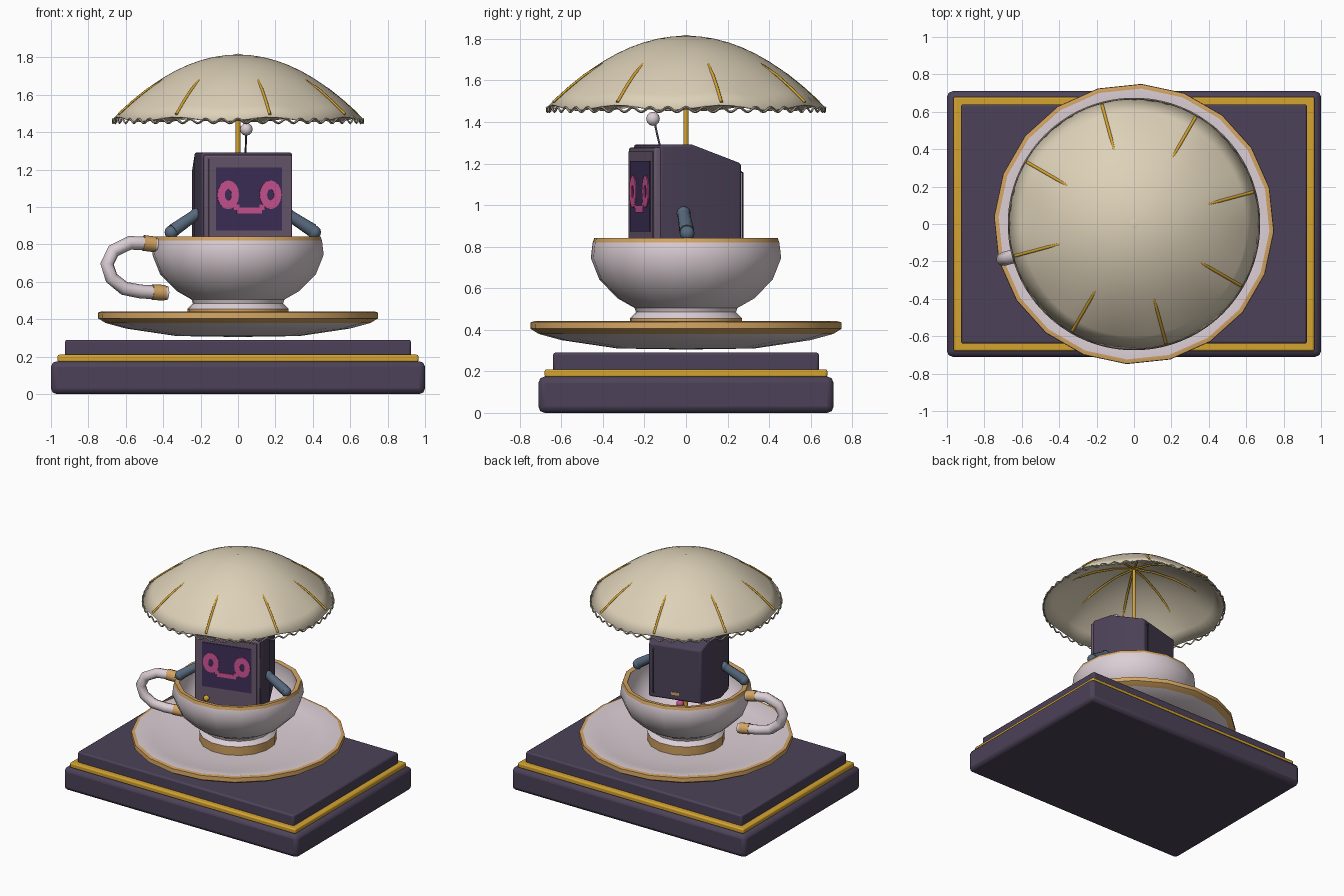
import bpy, bmesh, math
from mathutils import Matrix, Vector

if "Cube" in bpy.data.objects:
    bpy.data.objects.remove(bpy.data.objects["Cube"])

TURN = math.radians(15)                      # cup, screen robot and parasol share this turn
R = Matrix.Rotation(TURN, 4, 'Z')


def mat(name, r, g, b):
    m = bpy.data.materials.new(name)
    lin = [((c / 255 + 0.055) / 1.055) ** 2.4 for c in (r, g, b)]
    m.diffuse_color = (*lin, 1)
    m.use_nodes = True
    m.node_tree.nodes["Principled BSDF"].inputs["Base Color"].default_value = m.diffuse_color
    return m


PLUM = mat("dark plum", 76, 66, 88)
GOLD = mat("gold", 212, 163, 48)
TAN = mat("tan gold", 211, 164, 98)
WHITE = mat("lilac white", 220, 207, 213)
CLOTH = mat("cream cloth", 221, 209, 184)
TRIM = mat("grey trim", 165, 154, 138)
BEZEL = mat("mauve", 104, 88, 110)
SCREEN = mat("screen violet", 62, 47, 88)
PINK = mat("pink", 208, 84, 150)
STEEL = mat("blue grey", 88, 106, 126)


def finish(ob, mats, turned=True, bevel=0, angle=40):
    for m in mats:
        ob.data.materials.append(m)
    if turned:
        ob.matrix_world = R
    if bevel:
        b = ob.modifiers.new("bevel", 'BEVEL')
        b.width, b.segments = bevel, 2
    bpy.ops.object.select_all(action='DESELECT')
    ob.select_set(True)
    bpy.context.view_layer.objects.active = ob
    if ob.type == 'CURVE':
        bpy.ops.object.convert(target='MESH')
    bpy.ops.object.shade_smooth_by_angle(angle=math.radians(angle))
    return ob


def from_bm(name, bm, mats, **kw):
    bmesh.ops.recalc_face_normals(bm, faces=bm.faces)
    me = bpy.data.meshes.new(name)
    bm.to_mesh(me)
    bm.free()
    ob = bpy.data.objects.new(name, me)
    bpy.context.collection.objects.link(ob)
    return finish(ob, mats, **kw)


def loft(name, rects, m, **kw):
    """Solid through rectangles (y, half width, z low, z high)."""
    bm = bmesh.new()
    rings = [[bm.verts.new((sx * w, y, z)) for sx, z in ((-1, a), (1, a), (1, b), (-1, b))]
             for y, w, a, b in rects]
    for p, q in zip(rings, rings[1:]):
        for i in range(4):
            j = (i + 1) % 4
            bm.faces.new((p[i], p[j], q[j], q[i]))
    bm.faces.new(rings[0])
    bm.faces.new(rings[-1])
    return from_bm(name, bm, [m], **kw)


def lathe(name, prof, n, mats, **kw):
    """Turned solid; each profile point is (radius, z, material of next band)."""
    bm = bmesh.new()
    rings = []
    for r, z, _ in prof:
        k = n if r else 1
        rings.append([bm.verts.new((r * math.cos(2 * math.pi * i / n),
                                    r * math.sin(2 * math.pi * i / n), z)) for i in range(k)])
    for (p, q), (_, _, mi) in zip(zip(rings, rings[1:]), prof):
        for i in range(n):
            vs = []
            for v in (p[i % len(p)], p[(i + 1) % len(p)], q[(i + 1) % len(q)], q[i % len(q)]):
                if v not in vs:
                    vs.append(v)
            bm.faces.new(vs).material_index = mi
    return from_bm(name, bm, mats, **kw)


def tube(name, pts, rad, m, cyclic=False, res=2, **kw):
    cu = bpy.data.curves.new(name, 'CURVE')
    cu.dimensions, cu.bevel_depth, cu.bevel_resolution = '3D', rad, res
    cu.use_fill_caps = not cyclic
    sp = cu.splines.new('POLY')
    sp.points.add(len(pts) - 1)
    for p, c in zip(sp.points, pts):
        p.co = (*c, 1)
    sp.use_cyclic_u = cyclic
    ob = bpy.data.objects.new(name, cu)
    bpy.context.collection.objects.link(ob)
    return finish(ob, [m], angle=60, **kw)


def ball(name, loc, rad, m):
    bm = bmesh.new()
    bmesh.ops.create_uvsphere(bm, u_segments=10, v_segments=6, radius=rad,
                              matrix=Matrix.Translation(loc))
    return from_bm(name, bm, [m])


# plinth: three stepped slabs
loft("plinth_bottom", [(-.71, 1, 0, .175), (.71, 1, 0, .175)], PLUM, turned=False, bevel=.03)
loft("plinth_gold_band", [(-.68, .965, .17, .21), (.68, .965, .17, .21)], GOLD, turned=False, bevel=.01)
loft("plinth_top", [(-.64, .925, .2, .29), (.64, .925, .2, .29)], PLUM, turned=False, bevel=.012)

# saucer and cup
lathe("saucer", [(0, .305, 0), (.33, .31, 0), (.6, .35, 0), (.71, .38, 1), (.75, .405, 1),
                 (.748, .437, 1), (.725, .442, 0), (.6, .415, 0), (.4, .39, 0), (0, .385, 0)],
      20, [WHITE, TAN])
lathe("cup", [(0, .385, 0), (.27, .385, 1), (.272, .455, 0), (.243, .485, 0), (.25, .505, 0),
              (.33, .55, 0), (.42, .64, 0), (.462, .745, 0), (.453, .82, 1), (.445, .842, 1),
              (.412, .838, 0), (.42, .74, 0), (.37, .63, 0), (.25, .55, 0), (0, .53, 0)],
      16, [WHITE, TAN])

# handle with two gold collars
tube("cup_handle", [(-x, 0, z) for x, z in ((.42, .79), (.48, .805), (.6, .808), (.69, .765), (.725, .695),
                                            (.7, .62), (.63, .565), (.54, .548), (.39, .54))], .037, WHITE)
tube("handle_collar_top", [(-.46, 0, .8), (-.525, 0, .808)], .042, TAN)
tube("handle_collar_bottom", [(-.405, 0, .541), (-.475, 0, .545)], .042, TAN)

# screen head: front frame, casing and tapered back
loft("casing", [(-.195, .25, .73, 1.292), (-.036, .25, .73, 1.292), (.225, .195, .79, 1.2)],
     PLUM, bevel=.012, angle=20)
loft("front_frame", [(-.222, .243, .735, 1.277), (-.18, .243, .735, 1.277)], BEZEL, bevel=.01)
loft("frame_panel", [(-.226, .222, .755, 1.257), (-.22, .222, .755, 1.257)], BEZEL)
loft("screen", [(-.231, .183, .873, 1.212), (-.224, .183, .873, 1.212)], SCREEN)
ball("front_knob", (-.15, -.235, .785), .022, GOLD)
tube("back_cable", [(.16, .22, 1.165), (.16, .238, 1.155), (.16, .238, .84), (.16, .2, .8)], .005, PLUM, res=1)
loft("back_label", [(.222, .03, .83, .85), (.229, .03, .83, .85)], TAN)

# pixel face: ring eyes and a smiling mouth
for side, tag in ((-1, "left"), (1, "right")):
    bm = bmesh.new()
    n = 16
    rings = []
    for y, rx, rz in ((-.236, .06, .077), (-.236, .019, .03), (-.23, .019, .03), (-.23, .06, .077)):
        rings.append([bm.verts.new((side * .117 + rx * math.cos(2 * math.pi * i / n), y,
                                    1.065 + rz * math.sin(2 * math.pi * i / n))) for i in range(n)])
    for k in range(4):
        p, q = rings[k], rings[(k + 1) % 4]
        for i in range(n):
            j = (i + 1) % n
            bm.faces.new((p[i], p[j], q[j], q[i]))
    from_bm(tag + "_eye", bm, [PINK])
    end = loft(tag + "_mouth_corner", [(-.2355, .014, .985, 1.012), (-.23, .014, .985, 1.012)], PINK)
    end.matrix_world = R @ Matrix.Translation((side * .07, 0, 0))

    # arms resting on the cup rim
    s, h = Vector((side * .255, -.08, .96)), Vector((side * .385, -.1, .875))
    axis = h - s
    bm = bmesh.new()
    bmesh.ops.create_cone(bm, cap_ends=True, segments=10, radius1=.03, radius2=.036, depth=axis.length,
                          matrix=Matrix.Translation((s + h) / 2) @ axis.to_track_quat('Z', 'Y').to_matrix().to_4x4())
    from_bm(tag + "_arm", bm, [STEEL])
    ball(tag + "_shoulder", s, .034, STEEL)
    ball(tag + "_hand", h + Vector((side * .01, 0, -.01)), .037, STEEL)
loft("mouth", [(-.236, .07, .965, .998), (-.23, .07, .965, .998)], PINK)
for x in (-.03, -.2):
    ball("foot", (x, .2, .76), .028, PINK)

# antenna
tube("antenna", [(.005, -.13, 1.28), (.005, -.145, 1.34), (.002, -.155, 1.39)], .005, PLUM, res=1)
ball("antenna_tip", (.002, -.165, 1.415), .034, WHITE)


# parasol: shallow bowl with eight soft lobes
def canopy_z(r, t=None):
    z = 1.815 - .77 * r * r
    return z if t is None else z + .013 * math.cos(8 * t) * (r / .67) ** 6


bm = bmesh.new()
n, steps = 64, 10
top = bm.verts.new((0, 0, 1.815))
prev = None
for k in range(1, steps + 1):
    r = .668 * k / steps
    ring = [bm.verts.new((r * math.cos(t), r * math.sin(t), canopy_z(r, t)))
            for t in (2 * math.pi * i / n for i in range(n))]
    for i in range(n):
        j = (i + 1) % n
        bm.faces.new((top, ring[i], ring[j]) if prev is None else (prev[i], ring[i], ring[j], prev[j]))
    prev = ring
canopy = from_bm("parasol_canopy", bm, [CLOTH])
sol = canopy.modifiers.new("thickness", 'SOLIDIFY')
sol.thickness, sol.offset = .008, -1

# wavy lace cord below the canopy edge
m = 48 * 8
tube("parasol_lace", [(.669 * math.cos(t), .669 * math.sin(t), 1.459 + .011 * math.cos(48 * t))
                      for t in (2 * math.pi * i / m for i in range(m))], .006, TRIM, cyclic=True, res=0)

# ribs run under the cloth and surface near the edge
for k in range(8):
    t = k * math.pi / 4
    pts = [(r * math.cos(t), r * math.sin(t), canopy_z(r) + off)
           for r, off in ((0, -.03), (.15, -.026), (.3, -.018), (.42, -.006), (.5, .005), (.58, .009), (.66, .016))]
    tube("parasol_rib", pts, .008, GOLD, res=1)
lathe("parasol_pole", [(0, .53, 0), (.013, .53, 0), (.013, 1.8, 0), (0, 1.8, 0)], 10, [GOLD])
lathe("parasol_cap", [(0, 1.8, 0), (.036, 1.812, 0), (0, 1.82, 0)], 4, [CLOTH], turned=False)
